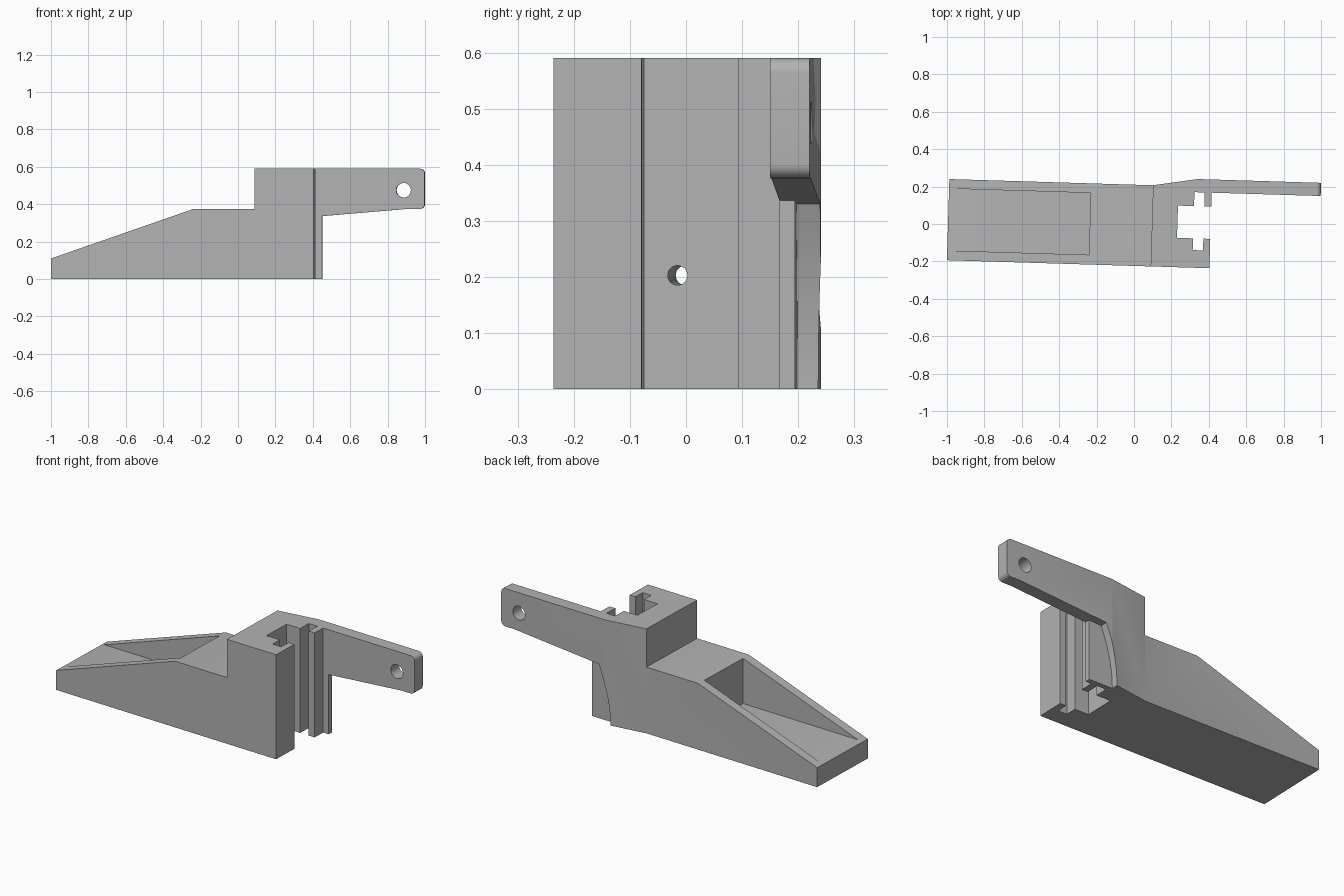
import bpy, bmesh, math
from mathutils import Vector

cube = bpy.data.objects.get("Cube")
if cube:
    bpy.data.objects.remove(cube, do_unlink=True)

grey = bpy.data.materials.new("plain_grey")
grey.use_nodes = True
colour = (0.45, 0.45, 0.45, 1)
grey.diffuse_color = colour
grey.node_tree.nodes["Principled BSDF"].inputs["Base Color"].default_value = colour


def prism(name, points, axis, lo, hi):
    """Extrude a 2D outline along one axis, from lo to hi."""
    def place(u, v, w):
        return {"x": (w, u, v), "y": (u, w, v), "z": (u, v, w)}[axis]
    bm = bmesh.new()
    face = bm.faces.new([bm.verts.new(place(u, v, lo)) for u, v in points])
    ext = bmesh.ops.extrude_face_region(bm, geom=[face])
    verts = [e for e in ext["geom"] if isinstance(e, bmesh.types.BMVert)]
    bmesh.ops.translate(bm, verts=verts, vec=Vector(place(0, 0, hi - lo)))
    bmesh.ops.recalc_face_normals(bm, faces=bm.faces)
    mesh = bpy.data.meshes.new(name)
    bm.to_mesh(mesh)
    bm.free()
    mesh.materials.append(grey)
    obj = bpy.data.objects.new(name, mesh)
    bpy.context.collection.objects.link(obj)
    return obj


def arc(cx, cy, r, start, end, n=8):
    angles = [math.radians(start + (end - start) * i / n) for i in range(n + 1)]
    return [(cx + r * math.cos(a), cy + r * math.sin(a)) for a in angles]


def circle(cx, cy, r, n=32):
    return arc(cx, cy, r, 0, 360, n)[:-1]


def combine(target, cutter, operation="DIFFERENCE"):
    mod = target.modifiers.new("cut", "BOOLEAN")
    mod.operation = operation
    mod.solver = "EXACT"
    mod.object = cutter
    bpy.context.view_layer.objects.active = target
    bpy.ops.object.modifier_apply(modifier=mod.name)
    bpy.data.objects.remove(cutter, do_unlink=True)


# Plan outline: wedge body, T-shaped slot and side arm
plan = [(-1.2, -.224), (.41, -.224), (.41, -.067), (.373, -.067), (.373, -.13),
        (.318, -.13), (.318, -.067), (.232, -.067), (.232, .1055), (.318, .1055),
        (.318, .18), (.373, .18), (.373, .1055), (.41, .1055), (.41, .18),
        (1.2, .18), (1.2, .2505), (.333, .2505), (.094, .21), (-1.2, .21)]
bracket = prism("bracket_body", plan, "z", -.1, .7)

# Side profile: ramp, step and tapered arm with rounded tip
side = [(-.994, 0), (.445, 0), (.445, .3366), (.91, .376)]
side += arc(.968, .401, .025, -90, 0) + arc(.968, .565, .025, 0, 90)
side += [(.096, .59), (.096, .374), (-.234, .374), (-.994, .11)]
combine(bracket, prism("side_profile", side, "y", -.5, .5), "INTERSECT")

# Flat-floored pocket in the ramp
pocket = [(-.985, .118), (-.236, .118), (-.236, .5), (-.985, .5)]
combine(bracket, prism("pocket", pocket, "y", -.172, .159))

# Curved relief behind the slot, below the arm
relief = [(.30 + .07 * (i / 10) ** 2, .3303 * i / 10) for i in range(11)]
relief = [(.30, -.1)] + relief + [(.4455, .3366), (.4455, -.1)]
combine(bracket, prism("relief", relief, "y", .208, .4))

# Holes: through the arm, and from the slot into the pocket
combine(bracket, prism("arm_hole", circle(.88, .475, .039), "y", .1, .4))
combine(bracket, prism("cable_hole", circle(-.008, .203, .0175), "x", -.4, .3))

# Shading and slight turn of the whole part
bpy.ops.object.select_all(action="DESELECT")
bracket.select_set(True)
bpy.context.view_layer.objects.active = bracket
bpy.ops.object.shade_smooth_by_angle(angle=math.radians(30))
bracket.rotation_euler.z = -.0305
